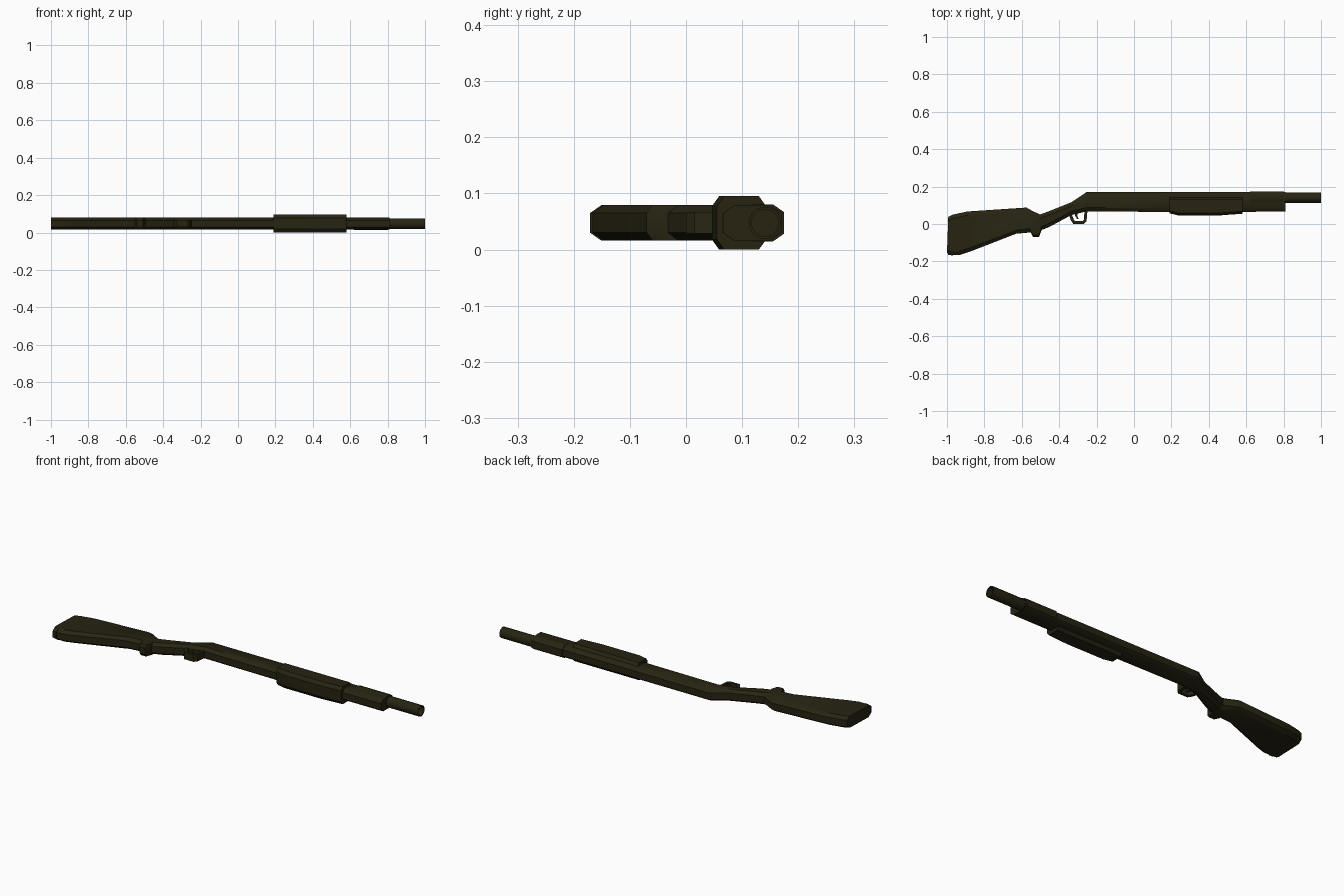
import bpy, bmesh, math

if "Cube" in bpy.data.objects:
    bpy.data.objects.remove(bpy.data.objects["Cube"])

ZC = 0.0475  # mid-plane height of the whole model

olive = bpy.data.materials.new("dark olive metal")
olive.diffuse_color = (0.02, 0.0175, 0.006, 1)
olive.use_nodes = True
olive.node_tree.nodes["Principled BSDF"].inputs["Base Color"].default_value = olive.diffuse_color


def finish(bm, name, angle=35):
    bmesh.ops.recalc_face_normals(bm, faces=bm.faces)
    me = bpy.data.meshes.new(name)
    bm.to_mesh(me)
    bm.free()
    ob = bpy.data.objects.new(name, me)
    bpy.context.collection.objects.link(ob)
    me.materials.append(olive)
    bpy.ops.object.select_all(action='DESELECT')
    ob.select_set(True)
    bpy.context.view_layer.objects.active = ob
    bpy.ops.object.shade_smooth_by_angle(angle=math.radians(angle))
    return ob


def bridge(bm, rings, closed=False):
    pairs = list(zip(rings, rings[1:]))
    if closed:
        pairs.append((rings[-1], rings[0]))
    for a, b in pairs:
        n = len(a)
        for i in range(n):
            bm.faces.new((a[i], a[(i + 1) % n], b[(i + 1) % n], b[i]))


def loft(name, sections, half=0.0315, cy=0.02, cz=0.014):
    """Chamfered-box sections, each (x_top, y_top, x_bottom, y_bottom)."""
    bm = bmesh.new()
    rings = []
    for xt, yt, xb, yb in sections:
        h = yt - yb
        c = min(cy, h * 0.3) / h
        ring = []
        for t, w in ((0, half - cz), (c, half), (1 - c, half), (1, half - cz),
                     (1, cz - half), (1 - c, -half), (c, -half), (0, cz - half)):
            ring.append(bm.verts.new((xb + (xt - xb) * t, yb + h * t, ZC + w)))
        rings.append(ring)
    bridge(bm, rings)
    bm.faces.new(rings[0])
    bm.faces.new(rings[-1])
    return finish(bm, name)


# shoulder stock with flared butt and collar
loft("stock", [
    (-0.99, 0.04, -0.995, -0.165),
    (-0.97, 0.05, -0.935, -0.167),
    (-0.89, 0.067, -0.88, -0.149),
    (-0.575, 0.088, -0.63, -0.052),
    (-0.54, 0.068, -0.552, -0.045),
    (-0.50, 0.05, -0.50, -0.035)])
loft("butt_plate", [
    (-0.993, 0.038, -1.0, -0.155),
    (-0.98, 0.044, -0.97, -0.171)])
loft("stock_collar", [
    (-0.556, -0.01, -0.552, -0.045),
    (-0.545, 0.0, -0.54, -0.07),
    (-0.515, 0.0, -0.508, -0.07),
    (-0.50, 0.0, -0.495, -0.035)], cy=0.01)

# wrist and receiver running forward to the magazine end
loft("receiver", [
    (-0.505, 0.05, -0.505, -0.036),
    (-0.455, 0.068, -0.455, -0.017),
    (-0.335, 0.116, -0.335, 0.048),
    (-0.255, 0.17, -0.25, 0.068),
    (-0.235, 0.17, -0.15, 0.067),
    (0.19, 0.17, 0.19, 0.064),
    (0.81, 0.17, 0.81, 0.066)])
loft("barrel_band", [(0.62, 0.175, 0.62, 0.10), (0.803, 0.175, 0.803, 0.10)],
     half=0.033)

# sliding fore-end
loft("pump_grip", [
    (0.19, 0.143, 0.19, 0.057),
    (0.235, 0.143, 0.235, 0.046),
    (0.46, 0.143, 0.46, 0.046),
    (0.58, 0.143, 0.58, 0.055)], half=0.0475, cy=0.013, cz=0.018)

# hollow barrel: outer wall, muzzle rim, bore
bm = bmesh.new()
rings = []
for x, r in ((0.6, 0.029), (1.0, 0.029), (1.0, 0.024), (0.83, 0.024)):
    rings.append([bm.verts.new((x, 0.141 + r * math.cos(a), ZC + r * math.sin(a)))
                  for a in [math.tau * (i + 0.5) / 16 for i in range(16)]])
bridge(bm, rings)
bm.faces.new(rings[-1])
bm.faces.new(rings[0])
finish(bm, "barrel", 40)


def strip(name, outer, inner, half):
    """Flat bent bar between two matching outlines."""
    bm = bmesh.new()
    rings = [[bm.verts.new((p[0], p[1], ZC + s * half))
              for p, s in ((o, -1), (o, 1), (i, 1), (i, -1))]
             for o, i in zip(outer, inner)]
    bridge(bm, rings)
    bm.faces.new(rings[0])
    bm.faces.new(rings[-1])
    return finish(bm, name)


# trigger guard and trigger
strip("trigger_guard",
      [(-0.352, 0.06), (-0.337, 0.018), (-0.325, 0.001), (-0.268, 0.001),
       (-0.254, 0.015), (-0.248, 0.08)],
      [(-0.336, 0.06), (-0.322, 0.024), (-0.316, 0.015), (-0.275, 0.015),
       (-0.268, 0.022), (-0.264, 0.08)], 0.019)
strip("trigger",
      [(-0.318, 0.07), (-0.316, 0.045), (-0.303, 0.025)],
      [(-0.298, 0.07), (-0.304, 0.047), (-0.297, 0.028)], 0.008)
